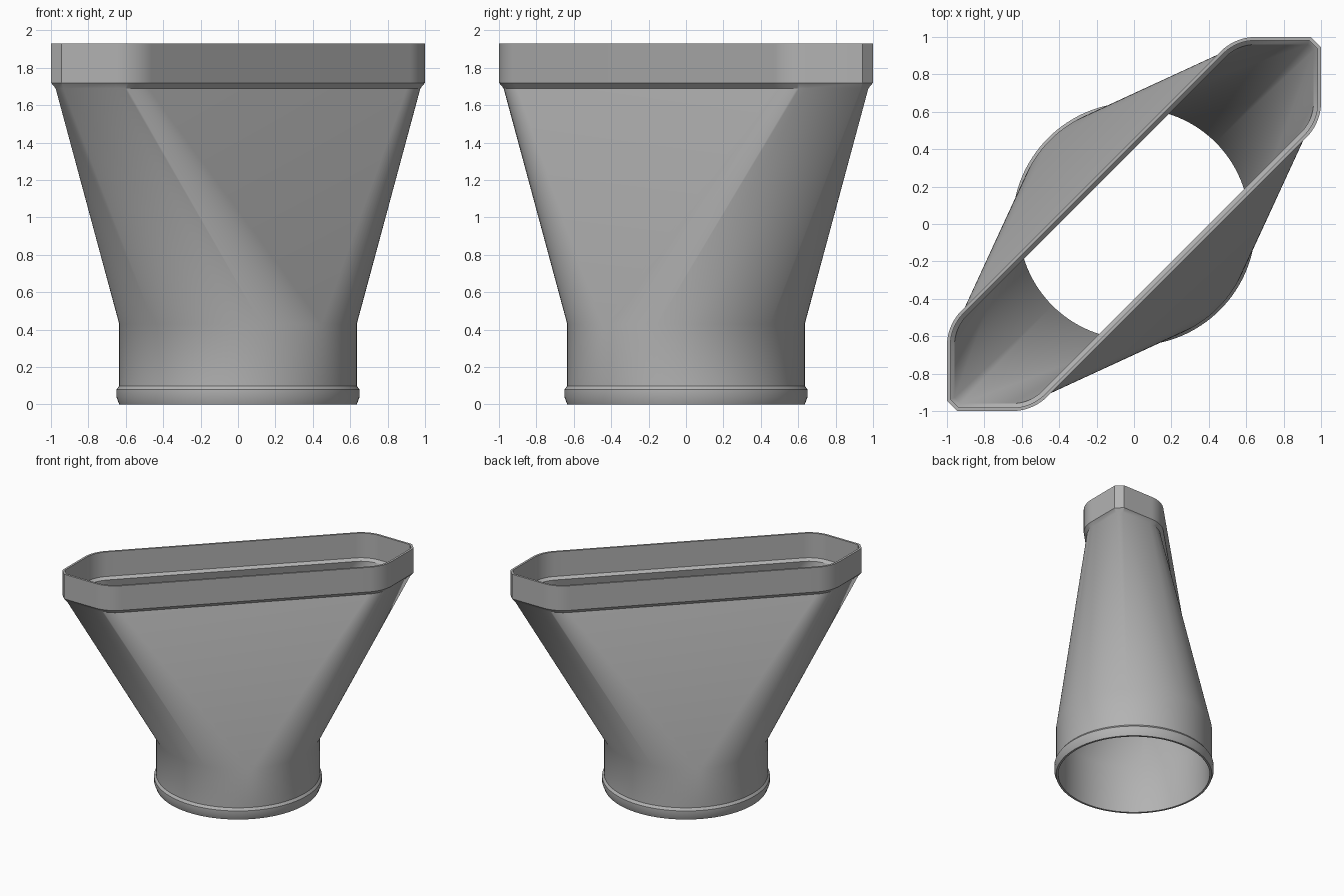
import bpy, bmesh, math
from mathutils import Vector

cube = bpy.data.objects.get("Cube")
if cube:
    bpy.data.objects.remove(cube, do_unlink=True)

STEPS = 16                      # samples per eighth of a turn
# Distance of each outline side from the centre, every 45 degrees
SIDES = [1.0, 1.375, 1.0, 0.325] * 2
# Corner radius between each side and the next one
RADII = [0, 0, 0.27, 0.27] * 2


def direction(degrees):
    a = math.radians(degrees)
    return Vector((math.cos(a), math.sin(a)))


def samples():
    """Corner number and outward angle of every point around a ring."""
    for corner in range(8):
        for s in range(STEPS + 1):
            yield corner, 45 * (corner + s / STEPS)


def circle(radius, z):
    return [(*(direction(a) * radius), z) for _, a in samples()]


def slot(inset, z):
    """Stretched six-sided outline with rounded shoulders and clipped tips."""
    ring = []
    for c, a in samples():
        r = max(RADII[c] - inset, 0)
        h0 = SIDES[c] - inset - r
        h1 = SIDES[(c + 1) % 8] - inset - r
        n, t = direction(45 * c), direction(45 * c + 90)
        centre = n * h0 + t * (h1 - h0 * math.cos(math.pi / 4)) / math.sin(math.pi / 4)
        ring.append((*(centre + direction(a) * r), z))
    return ring


# Rings run up the outside, over the rim and down the inside
rings = [
    circle(0.635, 0), circle(0.65, 0.04), circle(0.65, 0.08),   # bead
    circle(0.635, 0.10), circle(0.635, 0.43),                   # round spigot
    slot(0.025, 1.69), slot(0, 1.72), slot(0, 1.93),            # collar outside
    slot(0.018, 1.93), slot(0.018, 1.72), slot(0.04, 1.70),     # rim and ledge
    circle(0.617, 0.43), circle(0.617, 0),                      # inner bore
]

bm = bmesh.new()
loops = [[bm.verts.new(p) for p in ring] for ring in rings]
count = len(loops[0])
for k, low in enumerate(loops):
    high = loops[(k + 1) % len(loops)]
    for i in range(count):
        j = (i + 1) % count
        bm.faces.new((low[i], low[j], high[j], high[i]))
# Collapse repeated points so the flats taper to triangles
bmesh.ops.remove_doubles(bm, verts=bm.verts, dist=0.0002)
bmesh.ops.recalc_face_normals(bm, faces=bm.faces)
mesh = bpy.data.meshes.new("duct_adapter")
bm.to_mesh(mesh)
bm.free()

# Plain grey plastic
grey = bpy.data.materials.new("mid_grey")
grey.use_nodes = True
colour = (0.45, 0.45, 0.45, 1)
grey.diffuse_color = colour
grey.node_tree.nodes["Principled BSDF"].inputs["Base Color"].default_value = colour
mesh.materials.append(grey)

adapter = bpy.data.objects.new("duct_adapter", mesh)
bpy.context.collection.objects.link(adapter)
bpy.ops.object.select_all(action='DESELECT')
adapter.select_set(True)
bpy.context.view_layer.objects.active = adapter
bpy.ops.object.shade_smooth_by_angle(angle=math.radians(30))
